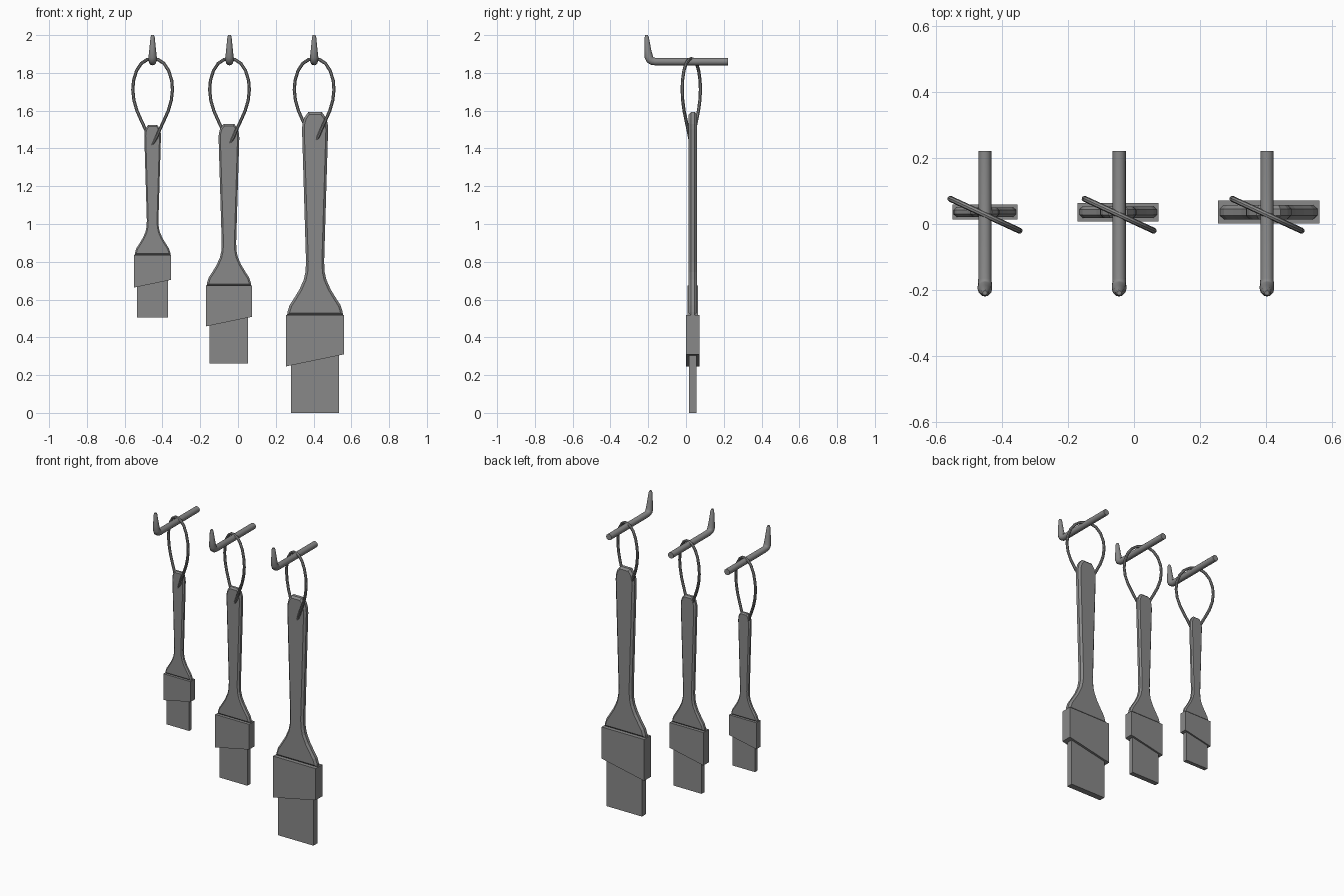
import bpy, bmesh, math
from mathutils import Vector

cube = bpy.data.objects.get("Cube")
if cube:
    bpy.data.objects.remove(cube, do_unlink=True)

grey = bpy.data.materials.new("plain_grey")
grey.use_nodes = True
grey.diffuse_color = (0.25, 0.25, 0.25, 1)
grey.node_tree.nodes["Principled BSDF"].inputs["Base Color"].default_value = (0.25, 0.25, 0.25, 1)


def finish(name, bm, smooth=0):
    bmesh.ops.recalc_face_normals(bm, faces=bm.faces)
    mesh = bpy.data.meshes.new(name)
    bm.to_mesh(mesh)
    bm.free()
    obj = bpy.data.objects.new(name, mesh)
    bpy.context.collection.objects.link(obj)
    mesh.materials.append(grey)
    if smooth:
        bpy.ops.object.select_all(action='DESELECT')
        obj.select_set(True)
        bpy.context.view_layer.objects.active = obj
        bpy.ops.object.shade_smooth_by_angle(angle=math.radians(smooth))
    return obj


def slab(name, outline, thick, origin, scale, bevel=0):
    """Flat outline in x/z, extruded along y around the origin."""
    bm = bmesh.new()
    face = bm.faces.new([bm.verts.new((x, -thick / 2, z)) for x, z in outline])
    new = bmesh.ops.extrude_face_region(bm, geom=[face])["geom"]
    verts = [g for g in new if isinstance(g, bmesh.types.BMVert)]
    bmesh.ops.translate(bm, verts=verts, vec=(0, thick, 0))
    if bevel:
        rims = [e for e in bm.edges if abs(e.verts[0].co.y - e.verts[1].co.y) < 1e-5]
        bmesh.ops.bevel(bm, geom=rims, offset=bevel, segments=1, affect='EDGES')
    for v in bm.verts:
        v.co = v.co * scale + Vector(origin)
    return finish(name, bm)


def tube(name, path, radii, side, sides, closed=False):
    """Tube along a planar path; side is the normal of the path's plane."""
    bm = bmesh.new()
    side = Vector(side).normalized()
    pts = [Vector(p) for p in path]
    n = len(pts)
    rings = []
    for i, p in enumerate(pts):
        before = pts[i - 1] if closed or i > 0 else p
        after = pts[(i + 1) % n] if closed or i < n - 1 else p
        out = (after - before).normalized().cross(side)
        rings.append([bm.verts.new(p + radii[i] * (math.cos(a) * side + math.sin(a) * out))
                      for a in (math.tau * k / sides for k in range(sides))])
    for i in range(n if closed else n - 1):
        a, b = rings[i], rings[(i + 1) % n]
        for k in range(sides):
            j = (k + 1) % sides
            bm.faces.new((a[k], a[j], b[j], b[k]))
    if not closed:
        bm.faces.new(rings[0])
        bm.faces.new(rings[-1])
    return finish(name, bm, 40)


# Right half of the handle outline: half width, height
handle_half = [(.148, .517), (.146, .535), (.135, .57), (.108, .612), (.082, .655),
               (.06, .705), (.051, .745), (.048, .80), (.069, 1.50), (.067, 1.53),
               (.058, 1.562), (.036, 1.592)]
handle_outline = handle_half + [(-x, z) for x, z in reversed(handle_half)]
ferrule_outline = [(-.154, .246), (.154, .31), (.154, .517), (-.154, .517)]
bristle_outline = [(-.128, 0), (.128, 0), (.128, .45), (-.128, .45)]

# Right half of the hanging loop, top to bottom
loop_half = [(0, 1.875), (.03, 1.87), (.06, 1.85), (.085, 1.812), (.101, 1.76), (.105, 1.71),
             (.099, 1.655), (.083, 1.6), (.061, 1.55), (.04, 1.505), (.02, 1.458), (0, 1.42)]
loop_shape = loop_half + [(-x, z) for x, z in reversed(loop_half[1:-1])]
tilt = -.46

# Peg profile: y, z, radius
peg = [(.222, 1.86, .02), (-.165, 1.86, .02), (-.18, 1.863, .021), (-.191, 1.871, .022),
       (-.197, 1.885, .022), (-.202, 1.92, .018), (-.208, 1.99, .011), (-.209, 2, .007)]

# size, brush centre x, lowest z, scale, peg x
brushes = [("small", -.452, .506, .64, -.452), ("medium", -.048, .262, .796, -.045),
           ("large", .408, 0, 1, .403)]
for size, x, z, s, hook_x in brushes:
    at = (x, .036, z)
    slab(size + "_handle", handle_outline, .044, at, s, .012)
    slab(size + "_ferrule", ferrule_outline, .07, at, s)
    slab(size + "_bristles", bristle_outline, .04, at, s)
    tube(size + "_loop", [(hook_x + u, .028 + tilt * u, h) for u, h in loop_shape],
         [.009] * len(loop_shape), (-tilt, 1, 0), 8, True)
    tube(size + "_peg", [(hook_x, y, h) for y, h, r in peg], [r for y, h, r in peg], (1, 0, 0), 12)
